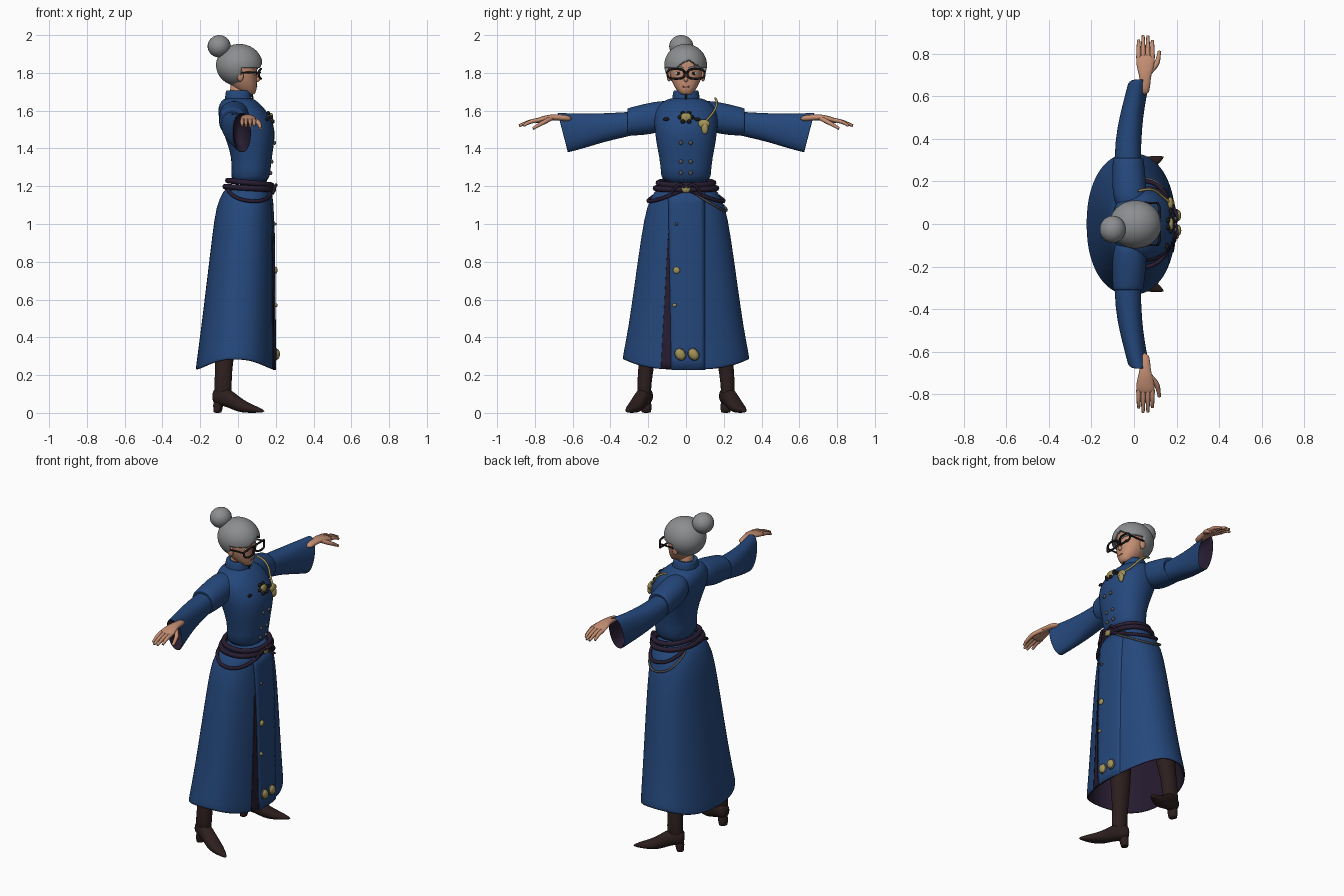
import bpy, bmesh
from math import sin, cos, pi, radians, copysign
from mathutils import Vector, Matrix

if "Cube" in bpy.data.objects:
    bpy.data.objects.remove(bpy.data.objects["Cube"])


def material(name, r, g, b):
    m = bpy.data.materials.new(name)
    m.use_nodes = True
    m.diffuse_color = (r, g, b, 1)
    m.node_tree.nodes["Principled BSDF"].inputs["Base Color"].default_value = (r, g, b, 1)
    return m


BLUE = material("blue cloth", .018, .064, .2)
DARK = material("dark lining", .02, .012, .03)
BOOT = material("brown leather", .026, .014, .013)
SKIN = material("skin", .55, .27, .17)
HAIR = material("grey hair", .26, .27, .28)
GOLD = material("gold", .36, .29, .1)
STEEL = material("dull metal", .09, .09, .1)
FRAME = material("black frame", .012, .01, .01)
WHITE = material("eye white", .6, .57, .53)
LIPS = material("lips", .35, .11, .08)


def finish(name, bm, mats, subdivide=0):
    """Turn a bmesh into a smooth shaded object."""
    bmesh.ops.recalc_face_normals(bm, faces=bm.faces)
    for f in bm.faces:
        f.smooth = True
    me = bpy.data.meshes.new(name)
    bm.to_mesh(me)
    bm.free()
    for m in mats:
        me.materials.append(m)
    ob = bpy.data.objects.new(name, me)
    bpy.context.collection.objects.link(ob)
    if subdivide:
        ob.modifiers.new("smooth", "SUBSURF").levels = subdivide
        ob.modifiers["smooth"].render_levels = subdivide
    return ob


def outline(ring, a, n=2.2):
    """Point on a rounded cross-section (t, a0, a1, b0, b1)."""
    t, a0, a1, b0, b1 = ring
    c, s = [copysign(abs(v) ** (2 / n), v) for v in (cos(a), sin(a))]
    return (a0 + a1) / 2 + (a1 - a0) / 2 * c, (b0 + b1) / 2 + (b1 - b0) / 2 * s


def loft(name, rings, mat, axis="z", side=1, lining=0, shape=None, sides=32):
    """Skin cross-sections along an axis; the last bands may be lining."""
    bm = bmesh.new()
    loops = []
    for i, ring in enumerate(rings):
        loop = []
        for k in range(sides):
            p, q = outline(ring, 2 * pi * k / sides)
            t = ring[0]
            v = Vector({"z": (p, q, t), "y": (p, t, q), "x": (t, p, q)}[axis])
            if shape:
                v = shape(i, v)
            v.y *= side
            loop.append(bm.verts.new(v))
        loops.append(loop)
    for i in range(len(loops) - 1):
        for k in range(sides):
            j = (k + 1) % sides
            f = bm.faces.new((loops[i][k], loops[i][j], loops[i + 1][j], loops[i + 1][k]))
            f.material_index = int(i >= len(loops) - 1 - lining) if lining else 0
    bm.faces.new(loops[0])
    bm.faces.new(loops[-1]).material_index = 1 if lining else 0
    return finish(name, bm, [mat, DARK], 1)


def ball(name, at, size, mat, turn=0, keep=None, seg=24):
    bm = bmesh.new()
    bmesh.ops.create_uvsphere(bm, u_segments=seg, v_segments=seg * 2 // 3, radius=1)
    bmesh.ops.transform(bm, verts=bm.verts, matrix=Matrix.Translation(at)
                        @ Matrix.Rotation(turn, 4, "X") @ Matrix.Diagonal((*size, 1)))
    if keep:
        gone = [f for f in bm.faces if not keep(f.calc_center_median())]
        bmesh.ops.delete(bm, geom=gone, context="FACES")
    return finish(name, bm, [mat])


def cord(name, pts, r, mat, closed=False, taper=None):
    """Round cord through points, stored as a mesh."""
    cu = bpy.data.curves.new(name, "CURVE")
    cu.dimensions, cu.bevel_depth, cu.bevel_resolution = "3D", r, 2
    cu.use_fill_caps, cu.resolution_u = True, 5
    sp = cu.splines.new("NURBS")
    sp.points.add(len(pts) - 1)
    sp.use_endpoint_u, sp.use_cyclic_u, sp.order_u = not closed, closed, 3
    for i, p in enumerate(pts):
        sp.points[i].co = (*p, 1)
        sp.points[i].radius = taper[i] if taper else 1
    tmp = bpy.data.objects.new(name + " path", cu)
    bpy.context.collection.objects.link(tmp)
    dg = bpy.context.evaluated_depsgraph_get()
    bm = bmesh.new()
    bm.from_mesh(tmp.evaluated_get(dg).to_mesh())
    bpy.data.objects.remove(tmp)
    return finish(name, bm, [mat])


def body(*rows):
    return [(z, back, front, -w, w) for z, back, front, w in rows]


# Coat: skirt and bodice sections (height, back, front, half width)
SKIRT = body((1.21, -.05, .168, .138), (1.17, -.08, .174, .168), (1.1, -.115, .182, .207),
             (.95, -.135, .189, .235), (.7, -.165, .192, .27), (.45, -.195, .194, .305),
             (.25, -.222, .196, .334), (.228, -.225, .196, .336))
BODICE = body((1.67, -.07, .075, .08), (1.65, -.09, .1, .12), (1.62, -.105, .135, .155),
              (1.57, -.105, .168, .17), (1.5, -.085, .2, .167), (1.4, -.045, .187, .152),
              (1.3, -.027, .172, .13), (1.2, -.05, .168, .138))
SECTIONS = BODICE[:-1] + SKIRT


def section(z):
    for hi, lo in zip(SECTIONS, SECTIONS[1:]):
        if hi[0] >= z >= lo[0]:
            f = (z - lo[0]) / (hi[0] - lo[0])
            return [l + (h - l) * f for h, l in zip(hi, lo)]
    return SECTIONS[-1] if z < 1 else SECTIONS[0]


def front(y, z, out=0):
    """Point on the front of the coat."""
    _, x0, x1, _, w = section(z)
    bulge = max(0, 1 - abs(y / w) ** 2.2) ** (1 / 2.2)
    return Vector(((x0 + x1) / 2 + (x1 - x0) / 2 * bulge + out, y, z))


def hem(i, v):
    if i >= len(SKIRT) - 2 and v.z < .3:
        v.z += .055 * min(1, abs(v.y) / .33) ** 3
    return v


inside = [(z, a + .012, b - .012, c + .012, d - .012) for z, a, b, c, d in SKIRT[:2:-1]]
loft("coat_skirt", SKIRT + inside, BLUE, lining=len(inside), shape=hem, sides=48)
loft("coat_bodice", BODICE, BLUE, sides=40)
loft("collar", body((1.64, -.075, .08, .08), (1.67, -.068, .072, .072), (1.7, -.066, .07, .068),
                    (1.712, -.06, .064, .062), (1.7, -.05, .055, .052)), BLUE)


def patch(name, left, right, top, bottom, lift, mat):
    """Thin plate following the front of the coat."""
    bm = bmesh.new()
    rows = []
    for i in range(17):
        f = i / 16
        z = top + (bottom - top) * f
        rows.append([bm.verts.new(front(left(f) + (right(f) - left(f)) * k / 8, z, lift(k / 8)))
                     for k in range(9)])
    for a, b in zip(rows, rows[1:]):
        for k in range(8):
            bm.faces.new((a[k], b[k], b[k + 1], a[k + 1]))
    ob = finish(name, bm, [mat])
    ob.modifiers.new("thickness", "SOLIDIFY").thickness = .004
    return ob


patch("skirt_slit", lambda f: -.095 - .038 * f, lambda f: -.09 + .012 * f, .95, .232,
      lambda u: .003, DARK)
patch("front_panel", lambda f: -.095 + .017 * f, lambda f: .1, 1.17, .226,
      lambda u: .008 * (1 - u) ** .5, BLUE)


# Belt, hip straps and chain
def girdle(name, height, r, mat, start=-pi, end=pi):
    pts = []
    for i in range(41):
        u = i / 40
        a = start + (end - start) * u
        z = height(a, u)
        x, y = outline(section(z), a)
        pts.append((x + cos(a) * r * .6, y + sin(a) * r * .6, z))
    return cord(name, pts, r, mat)


girdle("belt_upper", lambda a, u: 1.218 - .012 * cos(a), .015, DARK)
girdle("belt_lower", lambda a, u: 1.19 - .008 * cos(a), .015, DARK)
for s, label in ((1, "left"), (-1, "right")):
    girdle(label + "_hip_strap", lambda a, u: 1.185 - .065 * sin(pi * u), .01, DARK, 0, 2.5 * s)
girdle("hip_chain", lambda a, u: 1.18 - .11 * sin(pi * u), .006, STEEL, .1, 2.6)
ball("buckle", front(0, 1.185, .018), (.012, .024, .02), GOLD)
for s in (1, -1):
    cord("belt_tie", [front(0, 1.19, .02), front(.03 * s, 1.215, .04), front(.06 * s, 1.195, .03),
                      front(.08 * s, 1.16, .02)], .008, DARK)

# Buttons, badges and braid
for z in (1.43, 1.33, 1.27):
    for y in (-.027, .025):
        ball("coat_button", front(y, z, .004), (.008, .011, .011), STEEL)
for y, z, r in ((-.05, .755, .018), (-.06, .57, .01), (-.05, 1.0, .008)):
    ball("skirt_button", front(y, z, .01), (.01, r, r), GOLD if r > .009 else STEEL)
for y in (-.03, .04):
    ball("hem_badge", front(y, .31, .012), (.015, .024, .03), GOLD, .6)
    ball("hem_badge_rim", front(y, .31, .006), (.012, .029, .035), STEEL, .6)
ball("brooch", front(0, 1.565, .004), (.012, .03, .024), GOLD)
for k in range(6):
    a = k * pi / 3
    ball("brooch_petal", front(.032 * cos(a), 1.565 + .026 * sin(a), .004), (.01, .012, .011), FRAME)
for y in (-.105, .06):
    ball("chest_pin", front(y, 1.555, .004), (.008, .017, .009), FRAME)
ball("shield_badge", front(.095, 1.53, .004), (.014, .032, .024), GOLD)
ball("shield_point", front(.1, 1.505, .003), (.012, .018, .03), GOLD)
cord("shoulder_braid", [(.02, .155, 1.665), (.06, .165, 1.655), (.1, .16, 1.615),
                        front(.13, 1.57, .006), front(.1, 1.54, .01)], .006, GOLD)
cord("collar_clasp", [(.083, 0, 1.64), (.076, 0, 1.67), (.074, 0, 1.7)], .004, FRAME)

# Arms, hands and boots, once per side
CAP = [(.06, -.08, .05, 1.52, 1.655), (.14, -.102, .06, 1.485, 1.652), (.22, -.102, .055, 1.47, 1.636),
       (.3, -.1, .045, 1.468, 1.616), (.315, -.098, .043, 1.468, 1.61), (.3, -.09, .036, 1.48, 1.6)]
SLEEVE = [(.2, -.085, .03, 1.485, 1.6), (.32, -.094, .032, 1.462, 1.592), (.45, -.08, .037, 1.43, 1.585),
          (.55, -.056, .05, 1.404, 1.585), (.65, -.03, .068, 1.38, 1.588), (.656, -.028, .07, 1.378, 1.59),
          (.65, -.02, .062, 1.39, 1.58), (.54, -.03, .04, 1.43, 1.575)]
PALM = [(.6, .025, .075, 1.54, 1.575), (.69, .028, .078, 1.55, 1.582), (.72, .015, .09, 1.548, 1.58),
        (.77, .008, .1, 1.537, 1.569), (.8, .014, .096, 1.531, 1.557)]
LEG = [(.06, -.13, -.03, .185, .255), (.15, -.125, -.035, .185, .26), (.26, -.12, -.03, .168, .25),
       (.4, -.125, 0, .14, .245), (.6, -.1, .02, .11, .23), (1, -.08, .06, .03, .19)]
FOOT = [(-.055, -.03, .03, .05, .12), (-.03, -.04, .04, .045, .14), (.03, -.038, .038, .03, .135),
        (.09, -.043, .043, .003, .085), (.14, -.04, .04, 0, .055), (.19, -.026, .026, 0, .036),
        (.24, -.005, .005, .003, .015)]
HEEL = [(0, -.05, -.012, -.024, .024), (.005, -.052, -.01, -.026, .026), (.08, -.055, .01, -.034, .034)]


def slant(i, v):
    if v.y > .5:
        v.y += (v.z - 1.49) * .26
    return v


for s, label in ((1, "left_"), (-1, "right_")):
    loft(label + "shoulder_cap", CAP, BLUE, "y", s)
    loft(label + "sleeve", SLEEVE, BLUE, "y", s, lining=2, shape=slant)
    loft(label + "palm", PALM, SKIN, "y", s, sides=16)
    for x, tip in ((.022, .862), (.043, .884), (.065, .882), (.086, .86)):
        cord(label + "finger", [(x, .78 * s, 1.55), (x, .83 * s, 1.545), (x, tip * s, 1.52)],
             .0115, SKIN, taper=(1, 1, .6))
    cord(label + "thumb", [(.07, .71 * s, 1.562), (.1, .74 * s, 1.545), (.114, .77 * s, 1.53),
                           (.119, .81 * s, 1.505)], .013, SKIN, taper=(1, 1, .9, .6))
    loft(label + "boot_leg", LEG, BOOT, side=s)
    for part, rings, axis in (("boot_foot", FOOT, "x"), ("boot_heel", HEEL, "z")):
        ob = loft(label + part, rings, BOOT, axis, sides=24)
        ob.location = (-.08, .222 * s, 0)
        ob.rotation_euler.z = radians(23) * s

# Head and face
loft("neck", body((1.62, -.04, .05, .045), (1.78, -.05, .05, .045)), SKIN)
loft("head", body((1.683, .045, .08, .02), (1.692, .02, .092, .035), (1.715, -.02, .1, .055),
                  (1.75, -.045, .1, .074), (1.79, -.06, .1, .085), (1.85, -.07, .104, .09),
                  (1.9, -.06, .085, .08), (1.93, -.03, .05, .045)), SKIN)
ball("nose", (.1, 0, 1.765), (.016, .012, .014), SKIN)
ball("nose_bridge", (.096, 0, 1.785), (.012, .008, .025), SKIN)
ball("lips", (.094, 0, 1.727), (.008, .022, .006), LIPS)
for s in (1, -1):
    ball("ear", (.012, .09 * s, 1.785), (.018, .012, .03), SKIN)
    ball("eye", (.086, .04 * s, 1.797), (.011, .018, .01), WHITE)
    ball("pupil", (.095, .04 * s, 1.797), (.004, .008, .008), FRAME)
    cord("eyebrow", [(.102, .015 * s, 1.823), (.1, .04 * s, 1.836), (.08, .07 * s, 1.828)], .005, HAIR)
    cord("lens_rim", [(.122 - .012 * cos(a) ** 2, .053 * s + .046 * copysign(abs(cos(a)) ** .7, cos(a)),
                       1.795 + .026 * copysign(abs(sin(a)) ** .7, sin(a)))
                      for a in [2 * pi * k / 20 for k in range(20)]], .006, FRAME, True)
    cord("temple", [(.11, .098 * s, 1.802), (.06, .1 * s, 1.802), (.01, .1 * s, 1.8)], .005, FRAME)
cord("glasses_bridge", [(.112, -.012, 1.8), (.122, 0, 1.805), (.112, .012, 1.8)], .005, FRAME)


# Hair with a raised parting over the forehead, and the bun
def hairline(p):
    if p.x < .015:
        return True
    return p.z > 1.825 + .05 * max(0, 1 - abs(p.y - .015) / .07)


hair = ball("hair", (.007, -.002, 1.841), (.123, .113, .112), HAIR, keep=hairline, seg=72)
hair.modifiers.new("thickness", "SOLIDIFY").thickness = .02
ball("hair_bun", (-.1, -.025, 1.941), (.061, .064, .059), HAIR)
